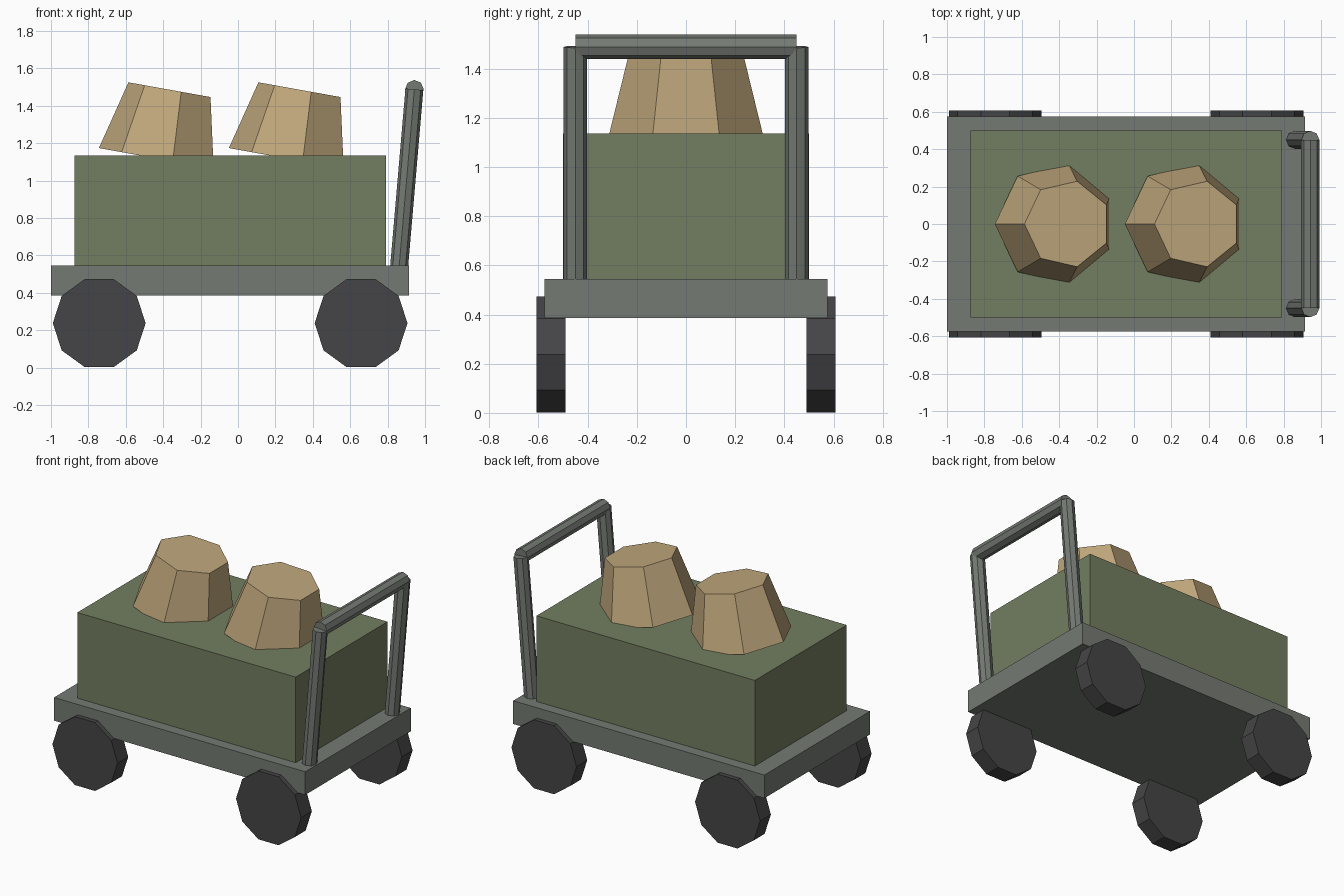
import bpy, bmesh, math
from mathutils import Vector

if "Cube" in bpy.data.objects:
    bpy.data.objects.remove(bpy.data.objects["Cube"], do_unlink=True)


def make_material(name, rgb):
    mat = bpy.data.materials.new(name)
    mat.use_nodes = True
    mat.diffuse_color = (*rgb, 1)
    mat.node_tree.nodes["Principled BSDF"].inputs["Base Color"].default_value = (*rgb, 1)
    return mat


grey = make_material("grey_green_metal", (0.178, 0.195, 0.172))
green = make_material("olive_green", (0.170, 0.207, 0.116))
rubber = make_material("dark_rubber", (0.060, 0.060, 0.063))
tan = make_material("tan_sack", (0.520, 0.385, 0.200))


def add_object(name, bm, mat):
    bmesh.ops.recalc_face_normals(bm, faces=bm.faces)
    mesh = bpy.data.meshes.new(name)
    bm.to_mesh(mesh)
    bm.free()
    mesh.materials.append(mat)
    obj = bpy.data.objects.new(name, mesh)
    bpy.context.collection.objects.link(obj)
    return obj


def box(name, low, high, mat):
    low, high = Vector(low), Vector(high)
    bm = bmesh.new()
    bmesh.ops.create_cube(bm, size=1)
    bmesh.ops.scale(bm, vec=high - low, verts=bm.verts)
    bmesh.ops.translate(bm, vec=(low + high) / 2, verts=bm.verts)
    return add_object(name, bm, mat)


def frustum(name, start, end, r_start, r_end, sides, first, mat):
    """Tapered prism between two points; its first corner points along `first`."""
    start, end = Vector(start), Vector(end)
    axis = (end - start).normalized()
    u = Vector(first)
    u = (u - axis * u.dot(axis)).normalized()
    v = axis.cross(u)
    bm = bmesh.new()
    rings = []
    for centre, radius in ((start, r_start), (end, r_end)):
        angles = [math.tau * i / sides for i in range(sides)]
        rings.append([bm.verts.new(centre + radius * (u * math.cos(a) + v * math.sin(a)))
                      for a in angles])
    for ring in rings:
        bm.faces.new(ring)
    for i in range(sides):
        j = (i + 1) % sides
        bm.faces.new((rings[0][i], rings[0][j], rings[1][j], rings[1][i]))
    return add_object(name, bm, mat)


# Flat deck and the crate on it
box("deck", (-1, -0.575, 0.385), (0.915, 0.575, 0.545), grey)
box("crate", (-0.875, -0.5, 0.545), (0.79, 0.5, 1.135), green)

# Ten-sided wheels and push handle posts on both sides
for side, s in (("right", -1), ("left", 1)):
    for end, x in (("rear", -0.742), ("front", 0.658)):
        frustum(f"{side}_{end}_wheel", (x, s * 0.49, 0.238), (x, s * 0.607, 0.238),
                0.248, 0.248, 10, (1, 0, 0), rubber)
    frustum(f"{side}_handle_post", (0.858, s * 0.45, 0.5), (0.943, s * 0.45, 1.488),
            0.048, 0.048, 8, (0, 1, 0), grey)

# Handle crossbar
frustum("handle_bar", (0.943, -0.45, 1.488), (0.943, 0.45, 1.488),
        0.05, 0.05, 8, (0, 0, 1), grey)

# Tilted seven-sided sacks sunk into the crate
for name, dx in (("rear_sack", 0), ("front_sack", 0.695)):
    frustum(name, (-0.421 + dx, 0, 1.116), (-0.355 + dx, 0, 1.484),
            0.328, 0.2345, 7, (-1, 0, 0), tan)
